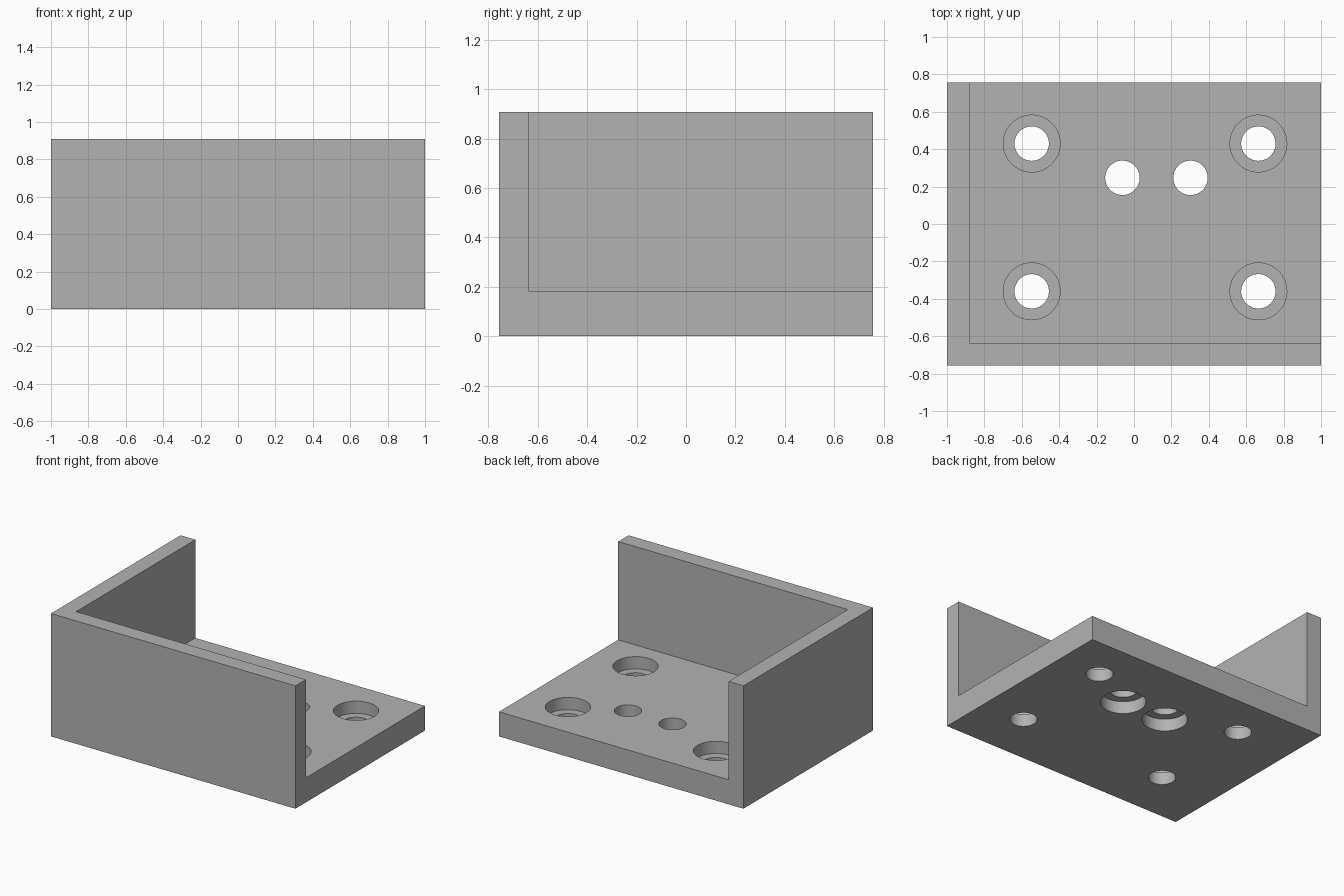
import bpy
import math

if "Cube" in bpy.data.objects:
    bpy.data.objects.remove(bpy.data.objects["Cube"], do_unlink=True)

# Overall sizes
WIDTH, DEPTH, HEIGHT = 2.0, 1.514, 0.909
BASE, WALL = 0.182, 0.121
BORE_DEPTH = BASE / 2
HOLE_R, BORE_R = 0.092, 0.152

grey = bpy.data.materials.new("plain grey")
grey.use_nodes = True
colour = (0.45, 0.45, 0.45, 1)
grey.diffuse_color = colour
grey.node_tree.nodes["Principled BSDF"].inputs["Base Color"].default_value = colour


def box(name, low, high):
    centre = [(a + b) / 2 for a, b in zip(low, high)]
    bpy.ops.mesh.primitive_cube_add(size=1, location=centre)
    obj = bpy.context.object
    obj.name = name
    obj.scale = [b - a for a, b in zip(low, high)]
    bpy.ops.object.transform_apply(location=True, rotation=False, scale=True)
    return obj


def cylinder(x, y, radius, bottom, top):
    bpy.ops.mesh.primitive_cylinder_add(
        vertices=64, radius=radius, depth=top - bottom,
        location=(x, y, (bottom + top) / 2))
    return bpy.context.object


def cut(target, cutter):
    cutter.hide_render = True
    mod = target.modifiers.new("cut", 'BOOLEAN')
    mod.operation = 'DIFFERENCE'
    mod.solver = 'EXACT'
    mod.object = cutter
    bpy.context.view_layer.objects.active = target
    bpy.ops.object.modifier_apply(modifier=mod.name)
    bpy.data.objects.remove(cutter, do_unlink=True)


# Solid block, hollowed to leave a base plate, a front wall and a right wall
x, y = WIDTH / 2, DEPTH / 2
bracket = box("corner_bracket", (-x, -y, 0), (x, y, HEIGHT))
bracket.data.materials.append(grey)
cut(bracket, box("cavity", (WALL - x, WALL - y, BASE), (x + 1, y + 1, HEIGHT + 1)))

# Corner holes, counterbored from above
for hx in (-0.547, 0.665):
    for hy in (-0.36, 0.43):
        cut(bracket, cylinder(hx, hy, HOLE_R, -0.1, BASE + 0.1))
        cut(bracket, cylinder(hx, hy, BORE_R, BASE - BORE_DEPTH, BASE + 0.1))

# Middle holes, counterbored from below
for hx in (-0.062, 0.302):
    cut(bracket, cylinder(hx, 0.247, HOLE_R, -0.1, BASE + 0.1))
    cut(bracket, cylinder(hx, 0.247, BORE_R, -0.1, BORE_DEPTH))

# Smooth hole walls with crisp rims
bpy.ops.object.select_all(action='DESELECT')
bracket.select_set(True)
bpy.context.view_layer.objects.active = bracket
bpy.ops.object.shade_smooth_by_angle(angle=math.radians(30))
